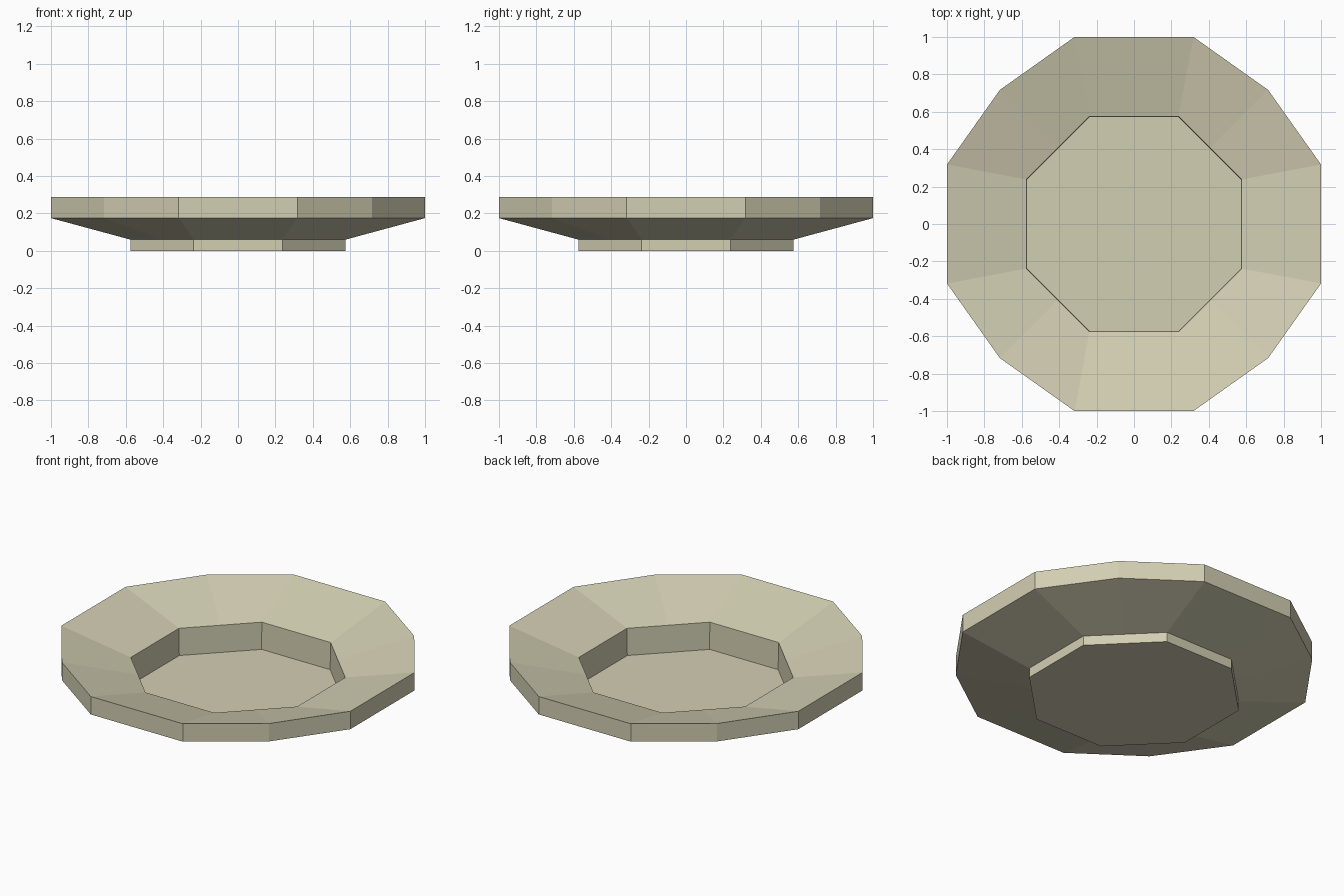
import bpy
import bmesh

if "Cube" in bpy.data.objects:
    bpy.data.objects.remove(bpy.data.objects["Cube"])

# One warm stone colour
mat = bpy.data.materials.new("pale beige")
mat.diffuse_color = (0.65, 0.62, 0.45, 1.0)
mat.use_nodes = True
mat.node_tree.nodes["Principled BSDF"].inputs["Base Color"].default_value = mat.diffuse_color


def ring(quarter):
    """Turn three points of one quarter into a 12-sided outline."""
    pts = []
    for c, s in ((1, 0), (0, 1), (-1, 0), (0, -1)):
        pts += [(x * c - y * s, x * s + y * c) for x, y in quarter]
    return pts


# Outlines: 12-sided rim; octagonal well with mid points on its diagonal sides
rim = ring([(1.0, 0.318), (0.717, 0.717), (0.318, 1.0)])
well = ring([(0.575, 0.238), (0.4065, 0.4065), (0.238, 0.575)])

# Stack of (outline, scale, height): foot, sloping underside, rim, top slope, well
levels = [
    (well, 1.0, 0.0),
    (well, 1.0, 0.06),
    (rim, 1.0, 0.175),
    (rim, 1.0, 0.287),
    (well, 1.0, 0.172),
    (well, 0.995, 0.003),
]

bm = bmesh.new()
loops = [[bm.verts.new((x * k, y * k, z)) for x, y in outline]
         for outline, k, z in levels]
for a, b in zip(loops, loops[1:]):
    for i in range(12):
        j = (i + 1) % 12
        bm.faces.new((a[i], a[j], b[j], b[i]))

# Underside of the foot and floor of the well
bm.faces.new(loops[0][::-1])
bm.faces.new(loops[-1])
bmesh.ops.recalc_face_normals(bm, faces=bm.faces[:])

mesh = bpy.data.meshes.new("shallow_dish")
bm.to_mesh(mesh)
bm.free()
mesh.materials.append(mat)
dish = bpy.data.objects.new("shallow_dish", mesh)
bpy.context.collection.objects.link(dish)
